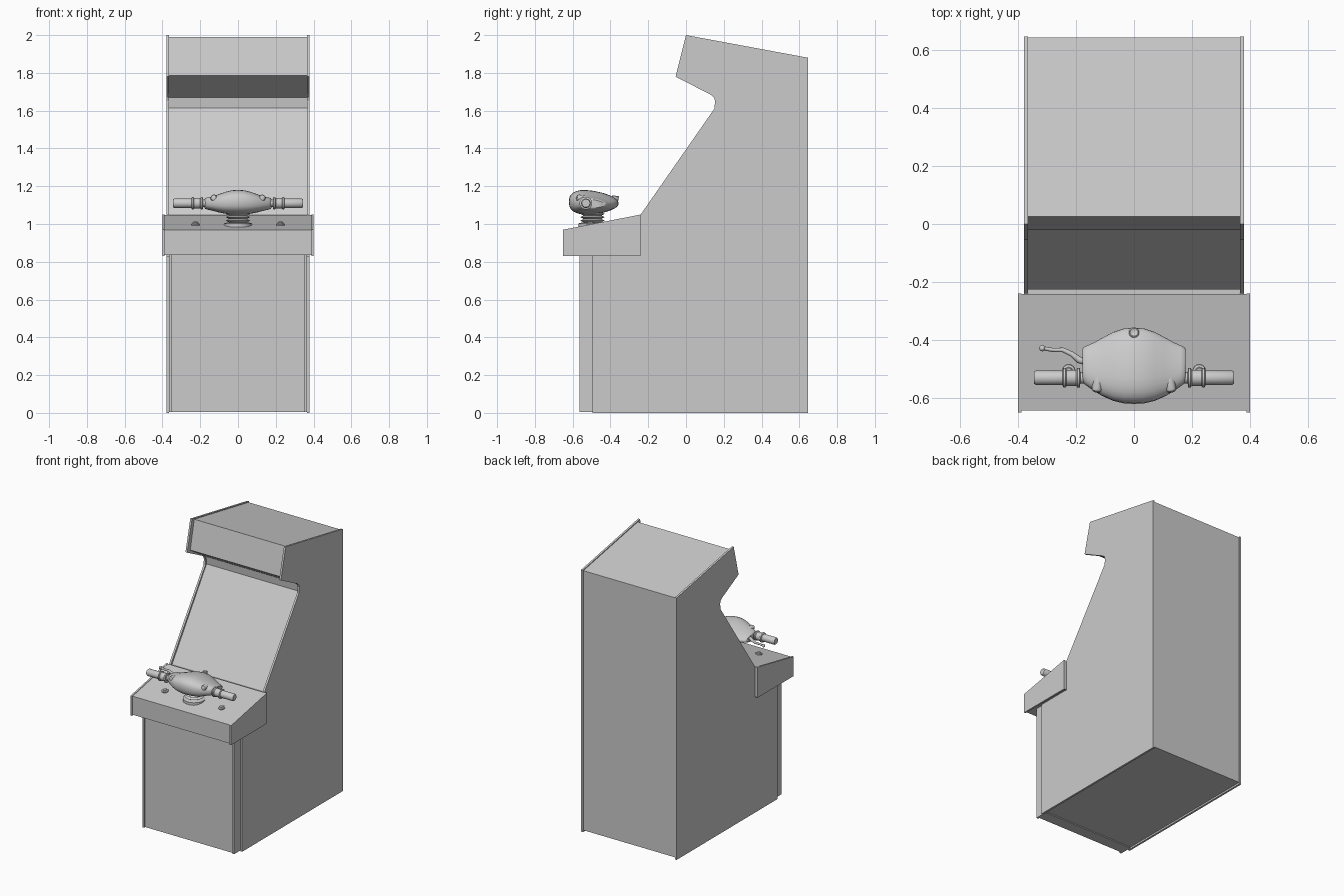
import bpy, bmesh, math
from mathutils import Vector

if "Cube" in bpy.data.objects:
    bpy.data.objects.remove(bpy.data.objects["Cube"])

mat = bpy.data.materials.new("light_grey")
mat.diffuse_color = (0.6, 0.6, 0.6, 1)
mat.use_nodes = True
mat.node_tree.nodes["Principled BSDF"].inputs["Base Color"].default_value = mat.diffuse_color


def finish(name, bm, smooth=False):
    bmesh.ops.recalc_face_normals(bm, faces=bm.faces[:])
    me = bpy.data.meshes.new(name)
    bm.to_mesh(me)
    bm.free()
    me.materials.append(mat)
    ob = bpy.data.objects.new(name, me)
    bpy.context.collection.objects.link(ob)
    if smooth:
        bpy.ops.object.select_all(action='DESELECT')
        ob.select_set(True)
        bpy.context.view_layer.objects.active = ob
        bpy.ops.object.shade_smooth_by_angle(angle=math.radians(40))
    return ob


def loft(name, rings, smooth=True):
    """Skin a list of closed point rings and cap both ends."""
    bm = bmesh.new()
    rows = [[bm.verts.new(p) for p in r] for r in rings]
    n = len(rows[0])
    for a, b in zip(rows, rows[1:]):
        for i in range(n):
            j = (i + 1) % n
            bm.faces.new((a[i], a[j], b[j], b[i]))
    bm.faces.new(rows[0])
    bm.faces.new(rows[-1])
    return finish(name, bm, smooth)


def slab(name, profile, x0, x1):
    """Extrude a (y, z) profile along x."""
    return loft(name, [[(x, y, z) for y, z in profile] for x in (x0, x1)], False)


def lathe(name, origin, axis, steps, n=20):
    """Round part: steps are (distance along axis, radius)."""
    d = Vector(axis).normalized()
    u = d.orthogonal().normalized()
    v = d.cross(u)
    o = Vector(origin)
    ang = [2 * math.pi * i / n for i in range(n)]
    return loft(name, [[o + d * t + (u * math.cos(a) + v * math.sin(a)) * r for a in ang]
                       for t, r in steps])


# Cabinet: outer side panels and the slightly recessed body between them
side = [(-0.495, 0), (0.647, 0), (0.647, 1.88), (0, 2.0), (-0.055, 1.78), (0.13, 1.685),
        (0.148, 1.67), (0.154, 1.65), (0.15, 1.61), (-0.24, 1.05), (-0.24, 0.83), (-0.495, 0.83)]
core = [(-0.48, 0.012), (0.642, 0.012), (0.642, 1.875), (0.025, 1.989), (-0.02, 1.785),
        (0.16, 1.67), (0.165, 1.615), (-0.225, 1.045), (-0.225, 0.84), (-0.48, 0.84)]
slab("cabinet_body", core, -0.366, 0.366)
for s, tag in ((-1, "left"), (1, "right")):
    slab("side_panel_" + tag, side, s * 0.365, s * 0.379)

# Lower front box with thin side strips
slab("lower_front_panel", [(-0.553, 0.005), (-0.47, 0.005), (-0.47, 0.835), (-0.553, 0.835)],
     -0.352, 0.352)
for s, tag in ((-1, "left"), (1, "right")):
    slab("lower_front_strip_" + tag, [(-0.565, 0.005), (-0.47, 0.005), (-0.47, 0.835), (-0.565, 0.835)],
         s * 0.35, s * 0.364)

# Control deck
deck = [(-0.65, 0.83), (-0.65, 0.97), (-0.24, 1.05), (-0.24, 0.83)]
deck_core = [(-0.642, 0.835), (-0.642, 0.968), (-0.242, 1.047), (-0.242, 0.835)]
slab("control_deck", deck_core, -0.39, 0.39)
for s, tag in ((-1, "left"), (1, "right")):
    slab("deck_side_" + tag, deck, s * 0.388, s * 0.4)

# Deck buttons
up = (0, -0.19, 0.98)
for s, tag in ((-1, "left"), (1, "right")):
    lathe("button_" + tag, (s * 0.225, -0.505, 0.994), up,
          [(-0.005, 0.022), (0.008, 0.022), (0.011, 0.018), (0.011, 0.014), (0.017, 0.012)], 16)

# Ribbed steering column
ribs = [(-0.01, 0.075), (0.008, 0.075), (0.012, 0.06)]
for i in range(4):
    ribs += [(0.014 + i * 0.018, 0.048), (0.023 + i * 0.018, 0.064)]
ribs += [(0.09, 0.048)]
lathe("steering_column", (0, -0.495, 0.995), (0, 0, 1), ribs, 24)

# Handlebar cover: sections along x (x, front y, back y, bottom z, top z)
half = [(0, -0.62, -0.357, 1.047, 1.188), (0.035, -0.618, -0.360, 1.049, 1.186),
        (0.07, -0.610, -0.372, 1.053, 1.176), (0.105, -0.595, -0.39, 1.061, 1.163),
        (0.135, -0.577, -0.407, 1.07, 1.152), (0.16, -0.560, -0.418, 1.076, 1.146),
        (0.173, -0.55, -0.424, 1.08, 1.142), (0.178, -0.54, -0.432, 1.087, 1.135)]
rings = []
for x, f, b, lo, hi in [(-x, *r) for x, *r in half[:0:-1]] + half:
    ring = []
    for i in range(28):
        a = 2 * math.pi * i / 28
        c, s = math.cos(a), math.sin(a)
        c = math.copysign(abs(c) ** 0.75, c)
        s = math.copysign(abs(s) ** 0.75, s)
        t = (c + 1) / 2                      # 0 front, 1 back
        h = (hi - lo) / 2 * (1 - 0.5 * t * t)
        ring.append((x, f + (b - f) * t, (hi + lo) / 2 - 0.008 * t + s * h))
    rings.append(ring)
loft("handlebar_cover", rings)

# Cover screw and indicator bulbs
lathe("cover_screw", (0, -0.378, 1.115), (0, 0.15, 1),
      [(0, 0.018), (0.032, 0.018), (0.035, 0.014), (0.032, 0.01)], 14)
for s, tag in ((-1, "left"), (1, "right")):
    lathe("indicator_" + tag, (s * 0.125, -0.55, 1.135), (s * 0.15, -1, 0.15),
          [(-0.03, 0.018), (0.02, 0.018), (0.028, 0.014), (0.031, 0.006)], 14)

# Grips
for s, tag in ((-1, "left"), (1, "right")):
    lathe("grip_" + tag, (0, -0.53, 1.11), (s, 0, 0),
          [(0.165, 0.02), (0.185, 0.02), (0.187, 0.034), (0.195, 0.034), (0.2, 0.028),
           (0.232, 0.028), (0.236, 0.034), (0.243, 0.034), (0.247, 0.025),
           (0.338, 0.025), (0.344, 0.021)], 20)

# Brake lever on the left
pts = [(-0.165, -0.475), (-0.19, -0.468), (-0.215, -0.448), (-0.245, -0.434), (-0.28, -0.434), (-0.315, -0.428)]
rad = [0.012, 0.012, 0.009, 0.008, 0.007, 0.007]
rows = []
for i, (x, y) in enumerate(pts):
    p, q = pts[max(i - 1, 0)], pts[min(i + 1, len(pts) - 1)]
    nrm = Vector((p[1] - q[1], q[0] - p[0], 0)).normalized()
    rows.append([Vector((x, y, 1.11)) + (nrm * math.cos(a) + Vector((0, 0, 1)) * math.sin(a)) * rad[i]
                 for a in [2 * math.pi * k / 10 for k in range(10)]])
loft("brake_lever", rows)
bm = bmesh.new()
bmesh.ops.create_uvsphere(bm, u_segments=12, v_segments=8, radius=0.011)
finish("lever_ball", bm, True).location = (-0.316, -0.428, 1.11)
